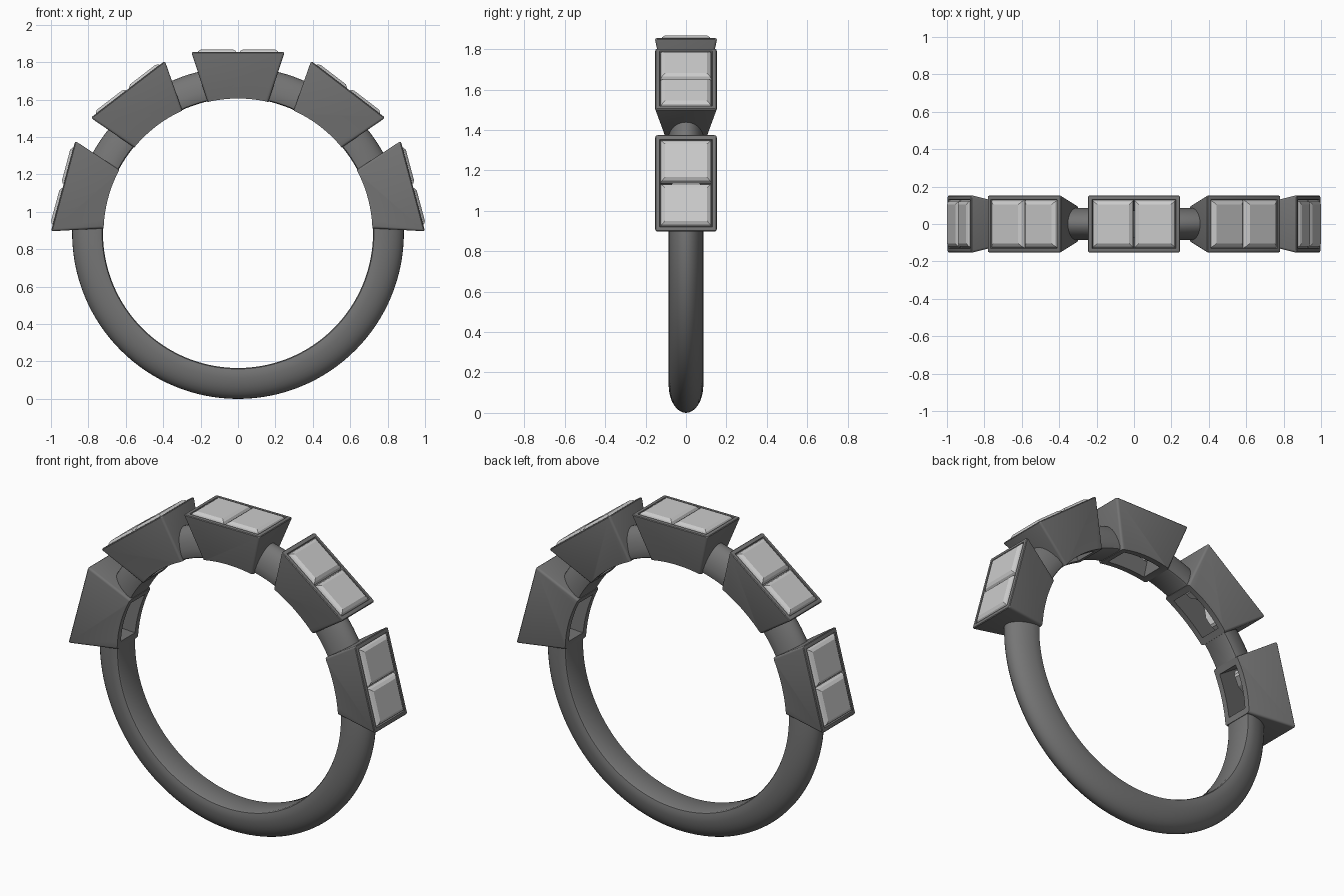
import bpy, bmesh, math
from mathutils import Matrix

if "Cube" in bpy.data.objects:
    bpy.data.objects.remove(bpy.data.objects["Cube"])

CENTRE = Matrix.Translation((0, 0, 0.887))
HEADS = [CENTRE @ Matrix.Rotation(math.radians(a), 4, 'Y') for a in (-75, -37.5, 0, 37.5, 75)]


def material(name, grey):
    m = bpy.data.materials.new(name)
    m.diffuse_color = (grey, grey, grey, 1)
    m.use_nodes = True
    m.node_tree.nodes["Principled BSDF"].inputs["Base Color"].default_value = m.diffuse_color
    return m


METAL, GEM = material("dark_metal", 0.18), material("pale_stone", 0.6)


def finish(bm, name, mat=None):
    bmesh.ops.recalc_face_normals(bm, faces=bm.faces)
    me = bpy.data.meshes.new(name)
    bm.to_mesh(me)
    bm.free()
    ob = bpy.data.objects.new(name, me)
    bpy.context.collection.objects.link(ob)
    if mat:
        me.materials.append(mat)
    return ob


def activate(ob):
    bpy.ops.object.select_all(action='DESELECT')
    ob.select_set(True)
    bpy.context.view_layer.objects.active = ob


def cut(ob, cutter):
    activate(ob)
    mod = ob.modifiers.new("cut", 'BOOLEAN')
    mod.operation, mod.solver, mod.object = 'DIFFERENCE', 'EXACT', cutter
    bpy.ops.object.modifier_apply(modifier=mod.name)


def smooth(ob, angle):
    activate(ob)
    bpy.ops.object.shade_smooth_by_angle(angle=math.radians(angle))


def loft(bm, layers, matrix, x=0.0):
    """Stack of rectangles (half x, half y, height), capped at both ends."""
    rings = [[bm.verts.new(matrix @ Matrix.Translation((x + sx * hx, sy * hy, z)).translation)
              for sx, sy in ((-1, -1), (1, -1), (1, 1), (-1, 1))] for hx, hy, z in layers]
    for a, b in zip(rings, rings[1:]):
        for i in range(4):
            j = (i + 1) % 4
            bm.faces.new((a[i], a[j], b[j], b[i]))
    bm.faces.new(rings[0])
    bm.faces.new(rings[-1])


# band: flat inside, domed outside, lathed round the finger axis
bm = bmesh.new()
dome = [(0.748 + 0.139 * math.sin(t), 0.086 * math.cos(t))
        for t in (math.pi * i / 16 for i in range(17))]
profile = [(0.722, 0.072), (0.727, 0.081)] + dome + [(0.727, -0.081), (0.722, -0.072)]
N = 128
rings = []
for k in range(N):
    a = 2 * math.pi * k / N
    rings.append([bm.verts.new(CENTRE @ Matrix.Translation(
        (r * math.cos(a), y, r * math.sin(a))).translation) for r, y in profile])
for k in range(N):
    a, b = rings[k], rings[(k + 1) % N]
    for i in range(len(profile)):
        j = (i + 1) % len(profile)
        bm.faces.new((a[i], a[j], b[j], b[i]))
band = finish(bm, "band", METAL)

# five flared settings with softened edges
bm = bmesh.new()
for h in HEADS:
    loft(bm, [(0.152, 0.09, 0.67), (0.25, 0.155, 0.968)], h)
bmesh.ops.recalc_face_normals(bm, faces=bm.faces)
bmesh.ops.bevel(bm, geom=list(bm.edges), offset=0.012, segments=3, profile=0.5, affect='EDGES')
settings = finish(bm, "settings", METAL)

# cutters: tapered pockets and the finger hole
bm = bmesh.new()
for h in HEADS:
    loft(bm, [(0.107, 0.054, 0.66), (0.236, 0.139, 1.0)], h)
pockets = finish(bm, "pocket_cutter")
bm = bmesh.new()
bmesh.ops.create_cone(bm, cap_ends=True, segments=N, radius1=0.719, radius2=0.719, depth=1,
                      matrix=CENTRE @ Matrix.Rotation(math.pi / 2, 4, 'X'))
bore = finish(bm, "bore_cutter")
cut(settings, bore)
cut(settings, pockets)
cut(band, pockets)
for c in (pockets, bore):
    bpy.data.objects.remove(c)
smooth(band, 35)
smooth(settings, 32)

# a pair of step-cut stones in each setting
bm = bmesh.new()
for h in HEADS:
    for x in (-0.112, 0.112):
        loft(bm, [(0.008, 0.04, 0.79), (0.045, 0.07, 0.83), (0.08, 0.1, 0.9), (0.109, 0.127, 0.95),
                  (0.109, 0.127, 0.956), (0.101, 0.119, 0.972), (0.085, 0.104, 0.982)], h, x)
finish(bm, "stones", GEM)
